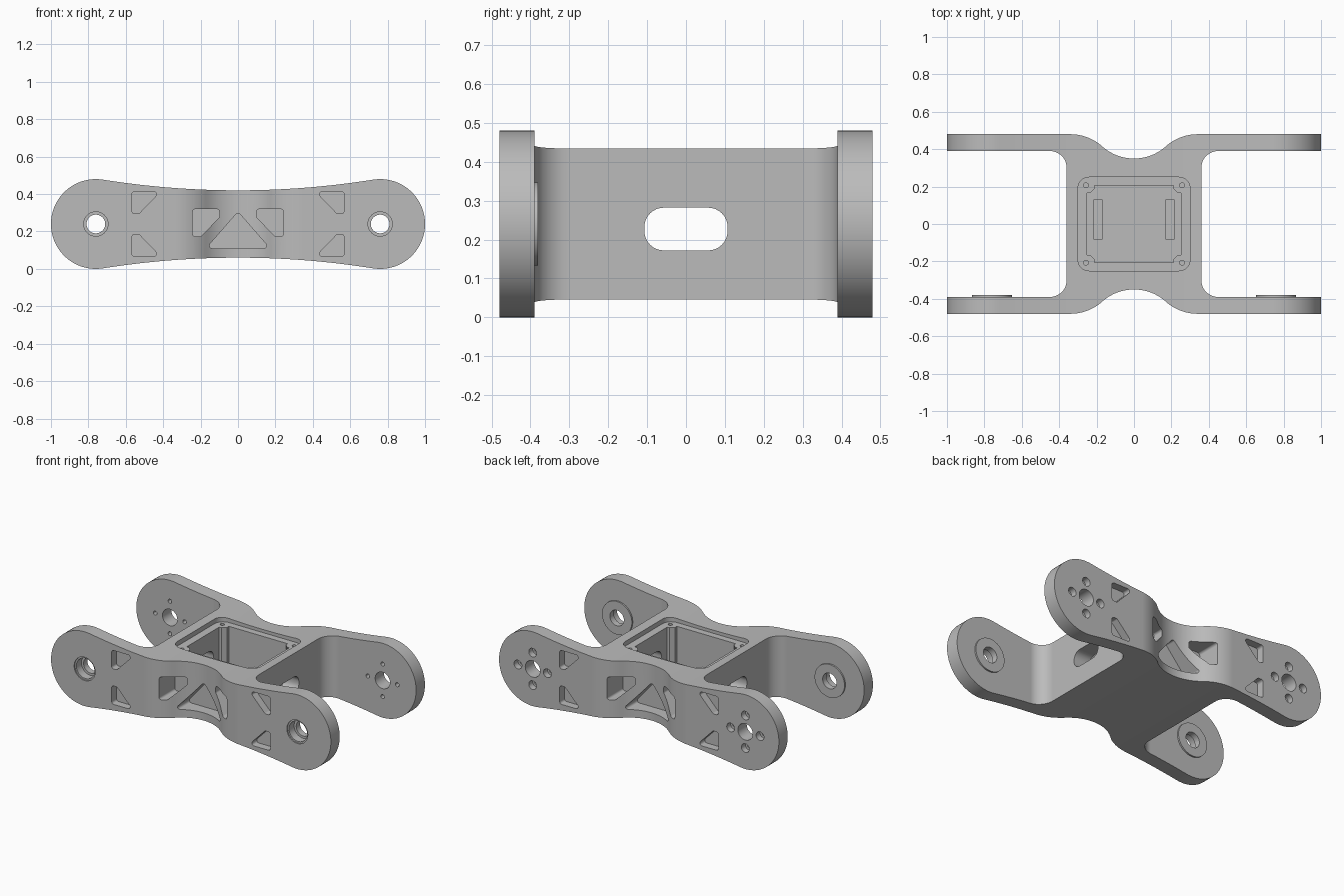
import bpy, bmesh, math
from mathutils import Vector

if "Cube" in bpy.data.objects:
    bpy.data.objects.remove(bpy.data.objects["Cube"], do_unlink=True)

MID = 0.24      # height of the pivot axis
PIVOT = 0.76    # distance of the pivots from the centre


def arc(cx, cy, r, a0, a1, n):
    steps = [math.radians(a0 + (a1 - a0) * i / n) for i in range(n + 1)]
    return [(cx + r * math.cos(a), cy + r * math.sin(a)) for a in steps]


def circle(cx, cy, r, n=40):
    return arc(cx, cy, r, 0, 360, n)


def mirror4(quarter):
    """Complete an outline from its +x +y quarter."""
    half = quarter + [(x, -y) for x, y in reversed(quarter)]
    return half + [(-x, y) for x, y in reversed(half)]


def flip(pts, sx=1, sz=1):
    return [(x * sx, MID + (z - MID) * sz) for x, z in pts]


def rect(cx, cy, w, h):
    return [(cx - w, cy - h), (cx + w, cy - h), (cx + w, cy + h), (cx - w, cy + h)]


def rounded(pts, r, n=8):
    """Fillet every corner of a polygon."""
    out = []
    for i, p in enumerate(pts):
        p = Vector(p)
        a = (Vector(pts[i - 1]) - p).normalized()
        b = (Vector(pts[(i + 1) % len(pts)]) - p).normalized()
        half = a.angle(b) / 2
        centre = p + (a + b).normalized() * (r / math.sin(half))
        start = p + a * (r / math.tan(half)) - centre
        end = p + b * (r / math.tan(half)) - centre
        sweep = math.atan2(start.x * end.y - start.y * end.x, start.dot(end))
        a0 = math.degrees(math.atan2(start.y, start.x))
        out += arc(centre.x, centre.y, r, a0, a0 + math.degrees(sweep), n)
    return out


def prism(name, pts, axis, lo, hi):
    """Extrude a 2D outline along an axis."""
    place = {"X": lambda u, v: (lo, u, v),
             "Y": lambda u, v: (u, lo, v),
             "Z": lambda u, v: (u, v, lo)}[axis]
    clean = []
    for p in pts:
        if not clean or math.dist(p, clean[-1]) > 1e-4:
            clean.append(p)
    if math.dist(clean[0], clean[-1]) < 1e-4:
        clean.pop()
    bm = bmesh.new()
    face = bm.faces.new([bm.verts.new(place(*p)) for p in clean])
    ext = bmesh.ops.extrude_face_region(bm, geom=[face])
    move = Vector([(hi - lo) * (axis == k) for k in "XYZ"])
    bmesh.ops.translate(bm, vec=move,
                        verts=[e for e in ext["geom"] if isinstance(e, bmesh.types.BMVert)])
    bmesh.ops.recalc_face_normals(bm, faces=bm.faces)
    mesh = bpy.data.meshes.new(name)
    bm.to_mesh(mesh)
    bm.free()
    obj = bpy.data.objects.new(name, mesh)
    bpy.context.collection.objects.link(obj)
    return obj


def combine(target, tool, operation):
    mod = target.modifiers.new("combine", "BOOLEAN")
    mod.object, mod.operation, mod.solver = tool, operation, "EXACT"
    bpy.context.view_layer.objects.active = target
    bpy.ops.object.modifier_apply(modifier=mod.name)
    bpy.data.objects.remove(tool, do_unlink=True)


def cut(pts, axis, lo, hi):
    combine(bracket, prism("cutter", pts, axis, lo, hi), "DIFFERENCE")


# Plan outline: H shape with waisted outer sides
bend = 2 * math.degrees(math.atan(0.13 / 0.34))
r = 0.17 / math.sin(math.radians(bend))
plan = mirror4(arc(0, 0.35 + r, r, -90, bend - 90, 12)
               + arc(0.34, 0.48 - r, r, 90 + bend, 90, 12)
               + [(1.05, 0.48), (1.05, 0.39)]
               + arc(0.45, 0.30, 0.09, 90, 180, 12))
bracket = prism("double_fork_bracket", plan, "Z", -0.1, 0.6)

# Side outline: round ends joined by shallow concave arcs
big = 4.603
lean = math.degrees(math.asin(PIVOT / (big + MID)))
side = mirror4(arc(0, 0.18 + big, big, -90, lean - 90, 24)
               + arc(PIVOT, 0, MID, 90 + lean, 0, 28))
combine(bracket, prism("side", [(x, z + MID) for x, z in side], "Y", -0.6, 0.6), "INTERSECT")

# Central tray: shallow lip, pocket with corner posts, floor recesses
cut(rounded(rect(0, 0, 0.30, 0.25), 0.06), "Z", 0.40, 0.6)
pocket = mirror4([(0, 0.207), (0.21, 0.207), (0.21, 0.19), (0.235, 0.165), (0.25, 0.165)])
cut(pocket, "Z", 0.10, 0.5)
for sx in (-1, 1):
    cut(rect(0.192 * sx, 0.024, 0.022, 0.107), "Z", 0.085, 0.2)
    for sy in (-1, 1):
        cut(circle(0.257 * sx, 0.207 * sy, 0.013, 16), "Z", 0.3, 0.5)

# Cable slot through both cross walls
for sx in (-1, 1):
    cut(rounded(rect(0, 0.227, 0.107, 0.055), 0.05), "X", 0.22 * sx, 0.45 * sx)

# Blind lightening pockets on both outer sides
arm_tri = rounded([(-0.567, 0.295), (-0.567, 0.414), (-0.415, 0.414), (-0.53, 0.295)], 0.015)
mid_tri = rounded([(-0.17, 0.11), (0.17, 0.11), (0, 0.305)], 0.015)
mid_side = rounded([(-0.242, 0.32), (-0.10, 0.32), (-0.10, 0.275), (-0.20, 0.172),
                    (-0.242, 0.172)], 0.015)
for sy in (-1, 1):
    cut(mid_tri, "Y", 0.28 * sy, 0.6 * sy)
    for sx in (-1, 1):
        cut(flip(mid_side, sx), "Y", 0.30 * sy, 0.6 * sy)
        for sz in (-1, 1):
            cut(flip(arm_tri, sx, sz), "Y", 0.43 * sy, 0.6 * sy)

# Pivots: bossed, counterbored front arms and screw-hole back arms
for sx in (-1, 1):
    x = PIVOT * sx
    boss = prism("boss", circle(x, MID, 0.107, 48), "Y", -0.42, -0.38)
    combine(bracket, boss, "UNION")
    for radius, depth in ((0.075, -0.472), (0.065, -0.42)):
        cut(circle(x, MID, radius), "Y", -0.6, depth)
    cut(circle(x, MID, 0.05), "Y", -0.6, -0.3)
    cut(circle(x, MID, 0.053), "Y", 0.3, 0.6)
    for dx, dz in ((1, 0), (-1, 0), (0, 1), (0, -1)):
        hx, hz = x + 0.105 * dx, MID + 0.105 * dz
        cut(circle(hx, hz, 0.013, 20), "Y", 0.3, 0.6)
        cut(circle(hx, hz, 0.028, 24), "Y", 0.44, 0.6)

# Material and shading
grey = bpy.data.materials.new("plain grey")
grey.use_nodes = True
colour = (0.5, 0.5, 0.5, 1)
grey.diffuse_color = colour
grey.node_tree.nodes["Principled BSDF"].inputs["Base Color"].default_value = colour
bracket.data.materials.clear()
bracket.data.materials.append(grey)
for poly in bracket.data.polygons:
    poly.material_index = 0
bpy.ops.object.select_all(action="DESELECT")
bracket.select_set(True)
bpy.context.view_layer.objects.active = bracket
bpy.ops.object.shade_smooth_by_angle(angle=math.radians(30))
weighted = bracket.modifiers.new("weighted_normals", "WEIGHTED_NORMAL")
weighted.keep_sharp = True
